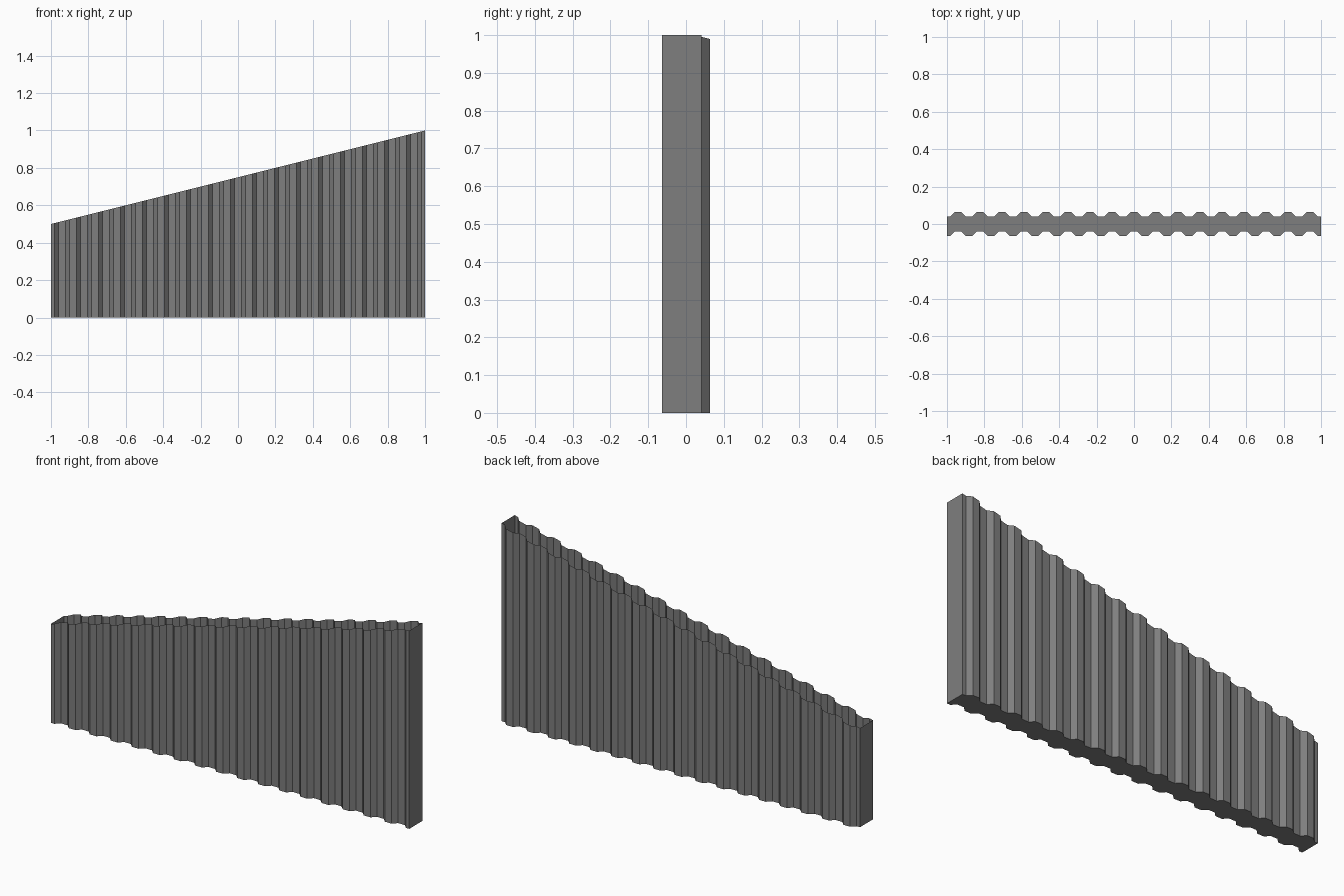
import bpy
import bmesh

cube = bpy.data.objects.get("Cube")
if cube:
    bpy.data.objects.remove(cube, do_unlink=True)

# Dull grey metal
metal = bpy.data.materials.new("grey metal")
metal.use_nodes = True
grey = (0.21, 0.21, 0.21, 1.0)
metal.diffuse_color = grey
metal.node_tree.nodes["Principled BSDF"].inputs["Base Color"].default_value = grey

RIBS = 17
PITCH = 2 / RIBS
FLAT = 0.0187          # half width of each flat
OUTER, INNER = 0.063, 0.041


def top_height(x):
    return 0.75 + 0.25 * x


def corrugation(low, high):
    """Trapezoid wave along x, starting and ending on a low flat."""
    points = [(-1.0, low)]
    for i in range(RIBS):
        left = -1 + i * PITCH
        middle = left + PITCH / 2
        points += [(left + FLAT, low), (middle - FLAT, high),
                   (middle + FLAT, high), (left + PITCH - FLAT, low)]
    return points + [(1.0, low)]


# Both sheets follow the same wave, joined by flat ends
front = corrugation(-OUTER, -INNER)
back = corrugation(INNER, OUTER)
outline = front + back[::-1]

# Open-topped corrugated wall with a sloping rim and a flat floor
bm = bmesh.new()
lower = [bm.verts.new((x, y, 0)) for x, y in outline]
upper = [bm.verts.new((x, y, top_height(x))) for x, y in outline]
count = len(outline)
for i in range(count):
    j = (i + 1) % count
    bm.faces.new((lower[i], lower[j], upper[j], upper[i]))
bm.faces.new(lower[::-1])

mesh = bpy.data.meshes.new("corrugated_wall")
bm.to_mesh(mesh)
bm.free()
mesh.materials.append(metal)
wall = bpy.data.objects.new("corrugated_wall", mesh)
bpy.context.collection.objects.link(wall)
